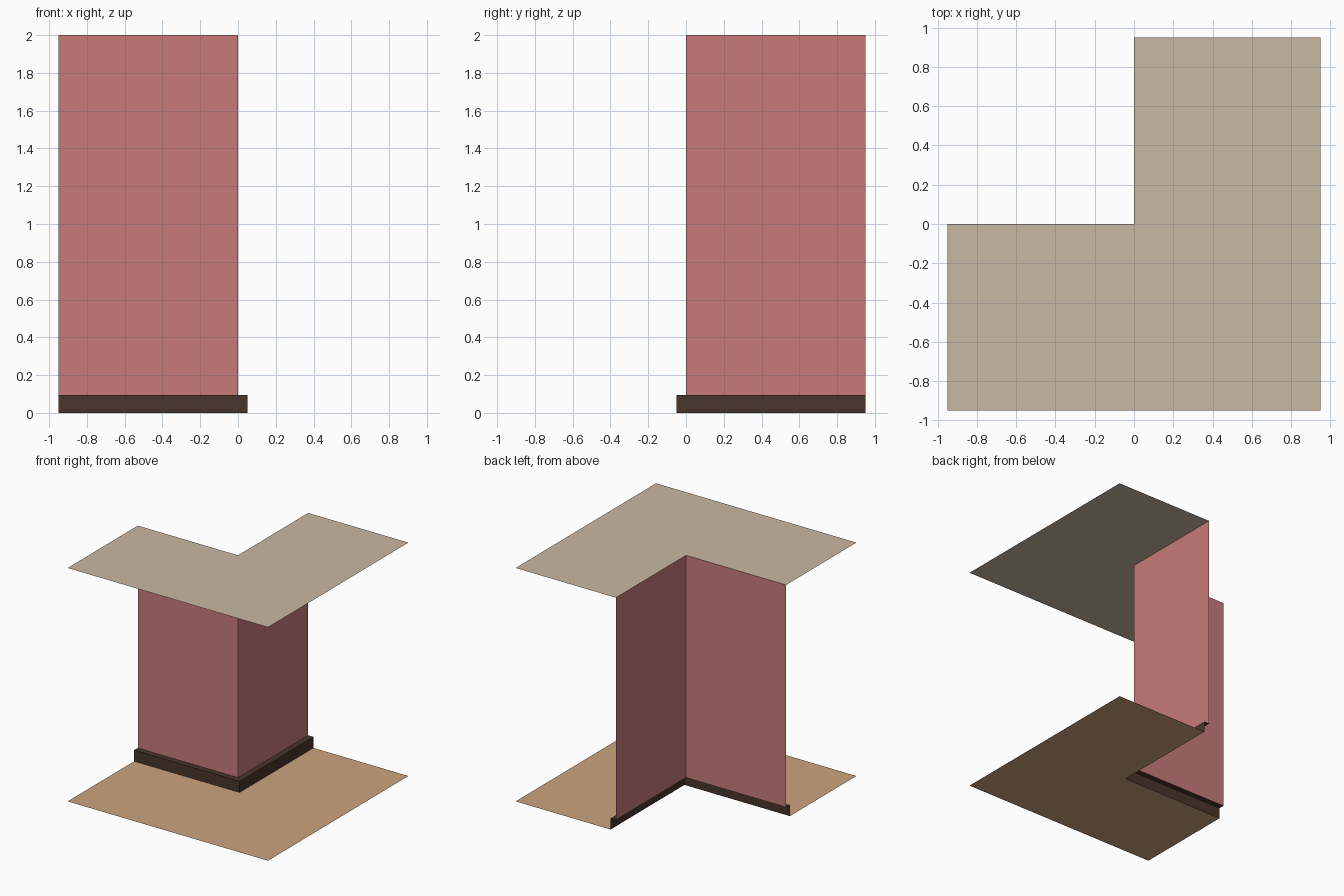
import bpy

cube = bpy.data.objects.get("Cube")
if cube:
    bpy.data.objects.remove(cube, do_unlink=True)

R = 0.95          # half width of the room corner
H = 2.0           # ceiling height
BASE_H = 0.095    # baseboard height
BASE_D = 0.05     # baseboard depth


def material(name, rgb):
    def linear(c):
        c /= 255
        return c / 12.92 if c <= 0.04045 else ((c + 0.055) / 1.055) ** 2.4
    colour = [linear(c) for c in rgb] + [1.0]
    mat = bpy.data.materials.new(name)
    mat.use_nodes = True
    mat.diffuse_color = colour
    mat.node_tree.nodes["Principled BSDF"].inputs["Base Color"].default_value = colour
    return mat


def add_mesh(name, verts, faces, mat):
    mesh = bpy.data.meshes.new(name)
    mesh.from_pydata(verts, [], faces)
    mesh.materials.append(mat)
    obj = bpy.data.objects.new(name, mesh)
    bpy.context.collection.objects.link(obj)
    return obj


def corner_path(d, z):
    """Path around the projecting corner, offset d into the room."""
    return [(-R, -d, z), (d, -d, z), (d, R, z)]


def sweep(name, profile, mat):
    """Run an open (offset, height) profile around the corner."""
    verts = [p for d, z in profile for p in corner_path(d, z)]
    faces = []
    for row in range(len(profile) - 1):
        for i in range(2):
            a = row * 3 + i
            faces.append((a, a + 1, a + 4, a + 3))
    return add_mesh(name, verts, faces, mat)


def slab(name, d, z, mat, facing_up):
    """Flat L-shaped sheet filling the room, split along the corner diagonal."""
    verts = corner_path(d, z) + [(R, R, z), (R, -R, z), (-R, -R, z)]
    faces = [(0, 5, 4, 1), (1, 4, 3, 2)]
    if not facing_up:
        faces = [f[::-1] for f in faces]
    return add_mesh(name, verts, faces, mat)


# Colours
wall_rose = material("wall_rose", (200, 122, 122))
dark_wood = material("dark_wood", (72, 53, 43))
ceiling_beige = material("ceiling_beige", (202, 184, 162))
floor_tan = material("floor_tan", (204, 163, 125))

# Walls stand on the baseboard line
sweep("walls", [(0, BASE_H), (0, H)], wall_rose)

# Baseboard has a front and a top ledge, open behind
sweep("baseboard", [(BASE_D, 0), (BASE_D, BASE_H), (0, BASE_H)], dark_wood)

# Floor meets the baseboard, ceiling meets the walls
slab("floor", BASE_D, 0, floor_tan, True)
slab("ceiling", 0, H, ceiling_beige, False)
